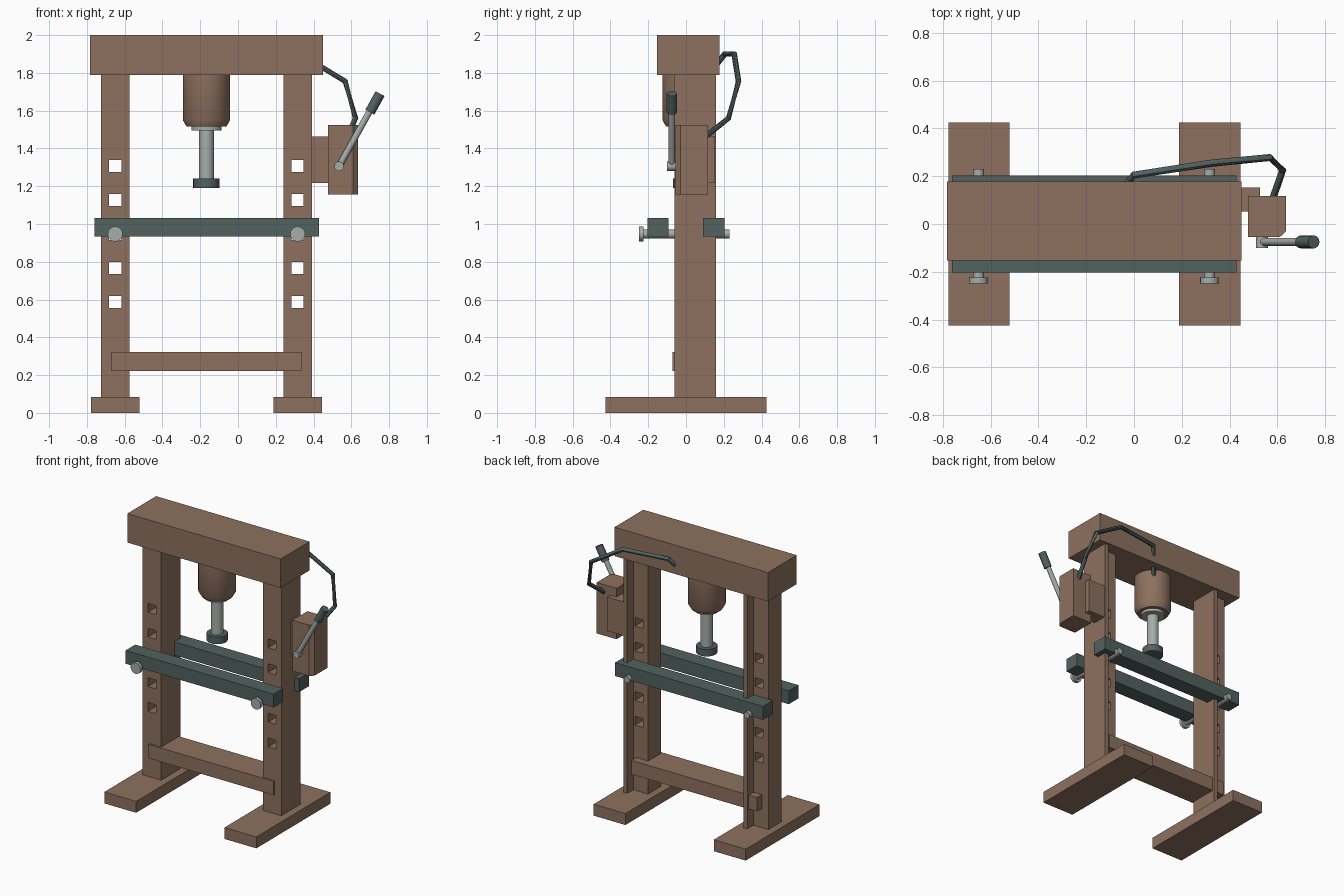
import bpy, bmesh, math
from mathutils import Vector

if "Cube" in bpy.data.objects:
    bpy.data.objects.remove(bpy.data.objects["Cube"])


def material(name, rgb):
    m = bpy.data.materials.new(name)
    m.diffuse_color = (*rgb, 1)
    m.use_nodes = True
    m.node_tree.nodes["Principled BSDF"].inputs["Base Color"].default_value = m.diffuse_color
    return m


BROWN = material("brown_paint", (0.27, 0.165, 0.115))
DARK = material("dark_slate", (0.085, 0.122, 0.115))
STEEL = material("bare_steel", (0.38, 0.42, 0.40))


def make(name, bm, mat, smooth=False):
    bmesh.ops.recalc_face_normals(bm, faces=bm.faces)
    me = bpy.data.meshes.new(name)
    bm.to_mesh(me)
    bm.free()
    ob = bpy.data.objects.new(name, me)
    bpy.context.collection.objects.link(ob)
    me.materials.append(mat)
    if smooth:
        bpy.ops.object.select_all(action='DESELECT')
        ob.select_set(True)
        bpy.context.view_layer.objects.active = ob
        bpy.ops.object.shade_smooth_by_angle(angle=math.radians(35))
    return ob


def add_box(bm, x, y, z):
    vs = bmesh.ops.create_cube(bm, size=1)['verts']
    for v in vs:
        v.co = Vector([(r[0] + r[1]) / 2 + c * (r[1] - r[0])
                       for r, c in zip((x, y, z), v.co)])


def box(name, x, y, z, mat):
    bm = bmesh.new()
    add_box(bm, x, y, z)
    return make(name, bm, mat)


def prism(name, outline, z0, z1, mat):
    """Extrude an outline in the ground plane upward."""
    bm = bmesh.new()
    f = bm.faces.new([bm.verts.new((x, y, z0)) for x, y in outline])
    ext = bmesh.ops.extrude_face_region(bm, geom=[f])
    for v in ext['geom']:
        if isinstance(v, bmesh.types.BMVert):
            v.co.z = z1
    return make(name, bm, mat)


def tube(name, points, radii, mat, n=24, smooth=True):
    """Sweep a circle along points, with one radius per point."""
    pts = [Vector(p) for p in points]
    bm = bmesh.new()
    rings = []
    for i, p in enumerate(pts):
        t = Vector()
        if i:
            t += (p - pts[i - 1]).normalized()
        if i < len(pts) - 1:
            t += (pts[i + 1] - p).normalized()
        t.normalize()
        ref = Vector((0, 0, 1)) if abs(t.z) < 0.95 else Vector((0, 1, 0))
        u = t.cross(ref).normalized()
        w = t.cross(u)
        angles = [2 * math.pi * k / n for k in range(n)]
        rings.append([bm.verts.new(p + radii[i] * (u * math.cos(a) + w * math.sin(a)))
                      for a in angles])
    for a, b in zip(rings, rings[1:]):
        for k in range(n):
            bm.faces.new((a[k], a[(k + 1) % n], b[(k + 1) % n], b[k]))
    bm.faces.new(rings[0])
    bm.faces.new(rings[-1])
    return make(name, bm, mat, smooth)


# Feet, columns with adjustment holes, and support pins
for side, cx in (("left", -0.65), ("right", 0.316)):
    fx = cx + 0.001
    box(side + "_foot", (fx - 0.128, fx + 0.128), (-0.425, 0.425), (0, 0.083), BROWN)
    x0, x1 = cx - 0.075, cx + 0.075
    column = prism(side + "_column",
                   [(x0, -0.06), (x1, -0.06), (x1, 0.16), (x1 - 0.03, 0.16),
                    (x1 - 0.03, 0.09), (x0, 0.09)], 0.083, 1.79, BROWN)
    bm = bmesh.new()
    for i in range(5):
        z = 0.587 + 0.18 * i
        add_box(bm, (cx - 0.032, cx + 0.032), (-0.3, 0.3), (z - 0.032, z + 0.032))
    cutter = make(side + "_hole_cutter", bm, BROWN)
    cutter.hide_render = True
    mod = column.modifiers.new("holes", 'BOOLEAN')
    mod.operation = 'DIFFERENCE'
    mod.solver = 'EXACT'
    mod.object = cutter
    bpy.context.view_layer.objects.active = column
    bpy.ops.object.modifier_apply(modifier=mod.name)
    bpy.data.objects.remove(cutter)
    tube(side + "_pin", [(cx, -0.23, 0.947), (cx, 0.23, 0.947)], [0.023] * 2, STEEL, 16)
    tube(side + "_pin_head", [(cx, -0.248, 0.947), (cx, -0.224, 0.947)],
         [0.04] * 2, STEEL, 16)

# Frame beams and bed rails
box("top_beam", (-0.783, 0.45), (-0.153, 0.178), (1.79, 2.0), BROWN)
box("lower_crossbar", (-0.672, 0.337), (-0.072, 0.145), (0.222, 0.323), BROWN)
box("front_bed_rail", (-0.761, 0.428), (-0.203, -0.093), (0.934, 1.031), DARK)
box("back_bed_rail", (-0.761, 0.428), (0.09, 0.203), (0.934, 1.031), DARK)

# Hydraulic ram
RX = -0.167


def ram(name, profile, mat):
    tube(name, [(RX, 0, z) for r, z in profile], [r for r, z in profile], mat, 32)


ram("ram_cylinder", [(0.125, 1.795), (0.125, 1.55), (0.105, 1.515)], BROWN)
ram("ram_collar", [(0.08, 1.52), (0.08, 1.495)], STEEL)
ram("ram_rod", [(0.04, 1.50), (0.04, 1.235)], STEEL)
ram("ram_pressing_foot", [(0.07, 1.241), (0.07, 1.19)], DARK)

# Pump and its bracket
box("pump_bracket", (0.388, 0.528), (0.052, 0.153), (1.217, 1.462), BROWN)
prism("pump_body", [(0.477, -0.055), (0.61, -0.055), (0.636, -0.03), (0.636, 0.117),
                    (0.477, 0.117)], 1.155, 1.525, BROWN)

# Pump lever
HY = -0.075
tube("lever_pivot", [(0.535, -0.1, 1.306), (0.535, -0.05, 1.306)], [0.025] * 2, STEEL, 16)
tube("lever_rod", [(0.535, HY, 1.306), (0.71, HY, 1.62)], [0.017] * 2, STEEL, 16)
tube("lever_grip", [(0.698, HY, 1.592), (0.752, HY, 1.69)], [0.027] * 2, DARK, 16)

# Hydraulic hose from the pump over to the ram
hose = [(-0.10, 0.09, 1.75), (0.0, 0.205, 1.9), (0.33, 0.255, 1.9),
        (0.568, 0.278, 1.755), (0.622, 0.225, 1.56), (0.58, 0.105, 1.465)]
tube("hydraulic_hose", hose, [0.015] * len(hose), DARK, 10)
